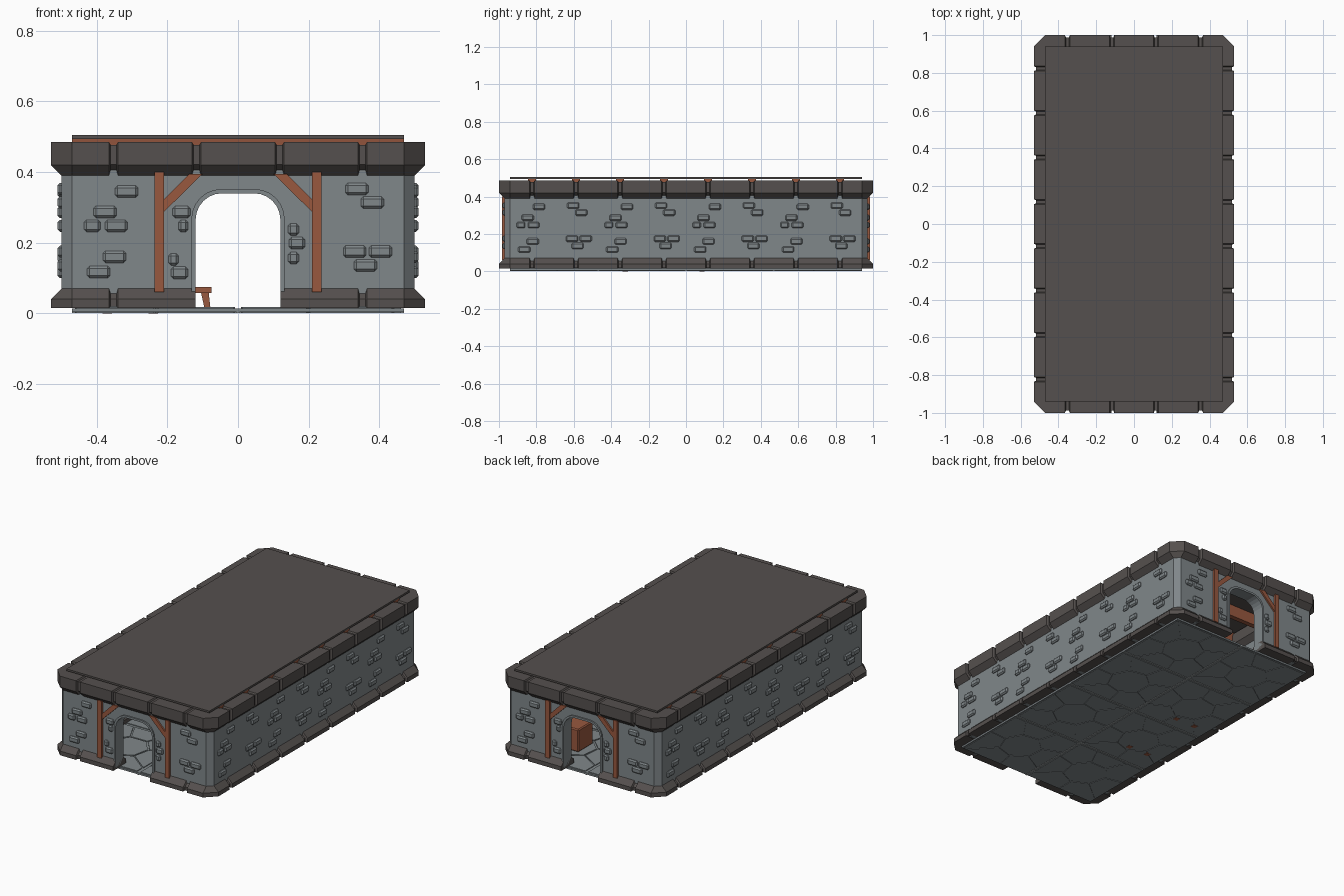
import bpy, bmesh, math, random
from mathutils import Vector

if "Cube" in bpy.data.objects:
    bpy.data.objects.remove(bpy.data.objects["Cube"])

random.seed(4)
HX, HY = 0.47, 0.94            # wall centre line
G = 0.235                      # wall module


def mat(name, hexcol):
    lin = []
    for i in (0, 2, 4):
        c = int(hexcol[i:i + 2], 16) / 255
        lin.append(c / 12.92 if c <= 0.04045 else ((c + 0.055) / 1.055) ** 2.4)
    m = bpy.data.materials.new(name)
    m.diffuse_color = (*lin, 1)
    m.use_nodes = True
    m.node_tree.nodes["Principled BSDF"].inputs["Base Color"].default_value = m.diffuse_color
    return m


STONE = mat("grey stone", "80878a")
TRIM = mat("dark stone", "55504e")
WOOD = mat("red brown wood", "98583f")
SEAM = mat("pale mortar", "a2a8a8")


def finish(bm, name, material):
    bmesh.ops.remove_doubles(bm, verts=bm.verts, dist=1e-5)
    bmesh.ops.recalc_face_normals(bm, faces=bm.faces)
    me = bpy.data.meshes.new(name)
    bm.to_mesh(me)
    bm.free()
    me.materials.append(material)
    ob = bpy.data.objects.new(name, me)
    bpy.context.collection.objects.link(ob)
    return ob


def add_prism(bm, pts, lo, hi, axis="y"):
    """Extrude a 2D outline along y (outline in xz) or z (outline in xy)."""
    def place(p, t):
        return (p[0], t, p[1]) if axis == "y" else (p[0], p[1], t)
    a = [bm.verts.new(place(p, lo)) for p in pts]
    b = [bm.verts.new(place(p, hi)) for p in pts]
    n = len(pts)
    bm.faces.new(a)
    bm.faces.new(b[::-1])
    for i in range(n):
        bm.faces.new((a[i], b[i], b[(i + 1) % n], a[(i + 1) % n]))


def add_box(bm, c, s, bevel=0):
    t = bmesh.new()
    bmesh.ops.create_cube(t, size=1)
    for v in t.verts:
        v.co = Vector([c[i] + v.co[i] * s[i] for i in range(3)])
    if bevel:
        bmesh.ops.bevel(t, geom=t.edges[:], offset=bevel, segments=1, affect='EDGES')
    me = bpy.data.meshes.new("tmp")
    t.to_mesh(me)
    t.free()
    bm.from_mesh(me)
    bpy.data.meshes.remove(me)


def half_path(x0, grooved):
    """C-shaped path round the right half: (point, outer normal, inner normal, depth)."""
    legs = [((x0, -HY), (HX, -HY), (0, -1)), ((HX, -HY), (HX, HY), (1, 0)),
            ((HX, HY), (x0, HY), (0, 1))]
    out = []
    for k, (a, b, n) in enumerate(legs):
        a, b, n = Vector(a), Vector(b), Vector(n)
        d = (b - a).normalized()
        out.append((a, n, n if k == 0 else Vector((1, -1 if k == 1 else 1)), 0))
        axis = 1 if k == 1 else 0
        marks = [(i - 3.5) * G for i in range(8)]
        if k == 2:
            marks.reverse()
        for m in marks:
            t = (m - a[axis]) * d[axis]
            if grooved and 0.015 < t < (b - a).length - 0.015:
                for off, dep in ((-.013, 0), (-.008, 1), (.008, 1), (.013, 0)):
                    out.append((a + d * (t + off), n, n, dep))
        out.append((b, n, n if k == 2 else Vector((1, -1 if k == 0 else 1)), 0))
    return out


def sweep(name, profile, x0, material, grooved=True):
    bm = bmesh.new()
    mid = sum(p[1] for p in profile) / len(profile)
    for s in (1, -1):
        rings = []
        for p, no, ni, dep in half_path(x0, grooved):
            ring = []
            for d, z in profile:
                d -= math.copysign(0.012 * dep, d)
                q = p + (no if d > 0 else ni) * d
                ring.append(bm.verts.new((s * q.x, q.y, mid + (z - mid) * (1 - .15 * dep))))
            rings.append(ring)
        n = len(profile)
        for r0, r1 in zip(rings, rings[1:]):
            for i in range(n):
                j = (i + 1) % n
                bm.faces.new((r0[i], r0[j], r1[j], r1[i]))
        bm.faces.new(rings[0])
        bm.faces.new(rings[-1])
    return finish(bm, name, material)


# Walls, base course and top course
sweep("walls", [(.03, .016), (.03, .45), (-.03, .45), (-.03, .016)], .13, STONE, False)
sweep("base_course", [(.06, .015), (.06, .04), (.03, .07), (-.03, .07), (-.06, .04), (-.06, .015)],
      .12, TRIM)
sweep("top_course", [(.03, .39), (.06, .42), (.06, .485), (-.06, .485), (-.06, .42), (-.03, .39)],
      0, TRIM)


# Door arches at both ends
def arch(w, top, r):
    right = [(w - r + r * math.cos(a), top - r + r * math.sin(a))
             for a in [i * math.pi / 12 for i in range(7)]]
    return right + [(-x, z) for x, z in reversed(right)]


inner, outer = arch(.12, .34, .075), arch(.132, .352, .085)
bm_l, bm_f = bmesh.new(), bmesh.new()
for y in (-HY, HY):
    add_prism(bm_l, outer + [(-.132, .45), (.132, .45)], y - .03, y + .03)
    o = [(.132, .016)] + outer + [(-.132, .016)]
    i = [(.12, .016)] + inner + [(-.12, .016)]
    add_prism(bm_f, o + i[::-1], y - .038, y + .038)
finish(bm_l, "door_lintels", STONE)
finish(bm_f, "door_frames", STONE)

# Raised bricks: (offset along wall, z, width), passing through to the inner side
A = [(.037, .345, .065), (-.024, .287, .065), (-.06, .248, .046), (.008, .248, .063),
     (.003, .16, .065), (-.042, .117, .065)]
B = [(-.016, .352, .065), (.028, .314, .065), (-.022, .175, .065), (.051, .175, .066),
     (.008, .136, .065)]
DOOR = [(-.16, .287, .05), (-.155, .247, .028), (-.183, .153, .028), (-.165, .115, .048),
        (.157, .238, .03), (.167, .199, .045), (.157, .157, .03)]
bm = bmesh.new()
for s in (1, -1):
    for k in range(8):
        for u, z, w in (B if k % 2 else A):
            add_box(bm, (s * HX, s * ((k - 3.5) * G + u), z), (.082, w, .034), .007)
    ends = [(u - 1.5 * G, z, w) for u, z, w in A] + [(u + 1.5 * G, z, w) for u, z, w in B] + DOOR
    for u, z, w in ends:
        add_box(bm, (s * u, -s * HY, z), (w, .082, .034), .007)
finish(bm, "wall_bricks", STONE)

# Timber posts and braces beside the doors
bm = bmesh.new()
for y in (-HY, HY):
    for s in (1, -1):
        add_box(bm, (s * .2225, y, .23), (.027, .09, .34))
        add_prism(bm, [(s * x, z) for x, z in ((.21, .287), (.21, .322), (.138, .395), (.1, .395))],
                  y - .04, y + .04)
finish(bm, "door_timbers", WOOD)

# Roof slab on tapered beams
bm = bmesh.new()
add_box(bm, (0, 0, .4995), (2 * HX, 2 * HY, .011))
finish(bm, "roof_slab", TRIM)
bm = bmesh.new()
for k in range(8):
    y = (k - 3.5) * G
    v = [(y - .015, .43), (y + .015, .43), (y + .022, .494), (y - .022, .494)]
    a = [bm.verts.new((-HX, *p)) for p in v]
    b = [bm.verts.new((HX, *p)) for p in v]
    bm.faces.new(a)
    bm.faces.new(b)
    for i in range(4):
        bm.faces.new((a[i], b[i], b[(i + 1) % 4], a[(i + 1) % 4]))
finish(bm, "ceiling_beams", WOOD)

# Floor tiles: a slab with a central stone and a ring of stones around it
bm_s, bm_p = bmesh.new(), bmesh.new()
H = G - .006


def edge_point(a):
    c, s = math.cos(a), math.sin(a)
    k = H / max(abs(c), abs(s))
    return Vector((c * k, s * k))


for cx in (-G, G):
    for cy in (-3 * G, -G, G, 3 * G):
        c = Vector((cx, cy))
        add_box(bm_s, (cx, cy, .009), (2 * G, 2 * G, .01))
        rot = random.uniform(0, 1)
        ang = [rot + i * math.tau / 7 for i in range(8)]
        hub = [Vector((math.cos(a), math.sin(a))) * .125 for a in ang]
        cells = [hub[:7]]
        for i in range(7):
            corners = [math.pi / 4 + q * math.pi / 2 for q in range(8)]
            mids = [edge_point(q) for q in corners if ang[i] < q < ang[i + 1]]
            cells.append([hub[i], edge_point(ang[i])] + mids + [edge_point(ang[i + 1]), hub[i + 1]])
        for cell in cells:
            m = sum(cell, Vector((0, 0))) / len(cell)
            add_prism(bm_p, [c + m + (p - m) * .95 for p in cell], .001, .018, "z")
finish(bm_s, "floor_slab", STONE)
finish(bm_p, "floor_stones", STONE)
bm = bmesh.new()
add_box(bm, (0, 0, .006), (.009, 2 * HY, .009))
for y in (-HX, 0, HX):
    add_box(bm, (0, y, .006), (2 * HX, .009, .009))
finish(bm, "floor_seams", SEAM)

# Table, bench and crate inside
bm = bmesh.new()
add_box(bm, (-.31, -.12, .14), (.18, .54, .02))
for x in (-.37, -.24):
    for y in (-.325, .085):
        add_box(bm, (x, y, .065), (.028, .028, .13))
finish(bm, "table", WOOD)
bm = bmesh.new()
add_box(bm, (-.135, -.12, .066), (.12, .52, .018))
for y in (-.325, .085):
    for s in (1, -1):
        pts = [(.03, .06), (.052, .06), (.057, .015), (.04, .015)]
        add_prism(bm, [(-.135 + s * x, z) for x, z in pts], y - .015, y + .015)
finish(bm, "bench", WOOD)
bm = bmesh.new()
add_box(bm, (.24, .69, .085), (.13, .14, .135), .006)
finish(bm, "crate", WOOD)
